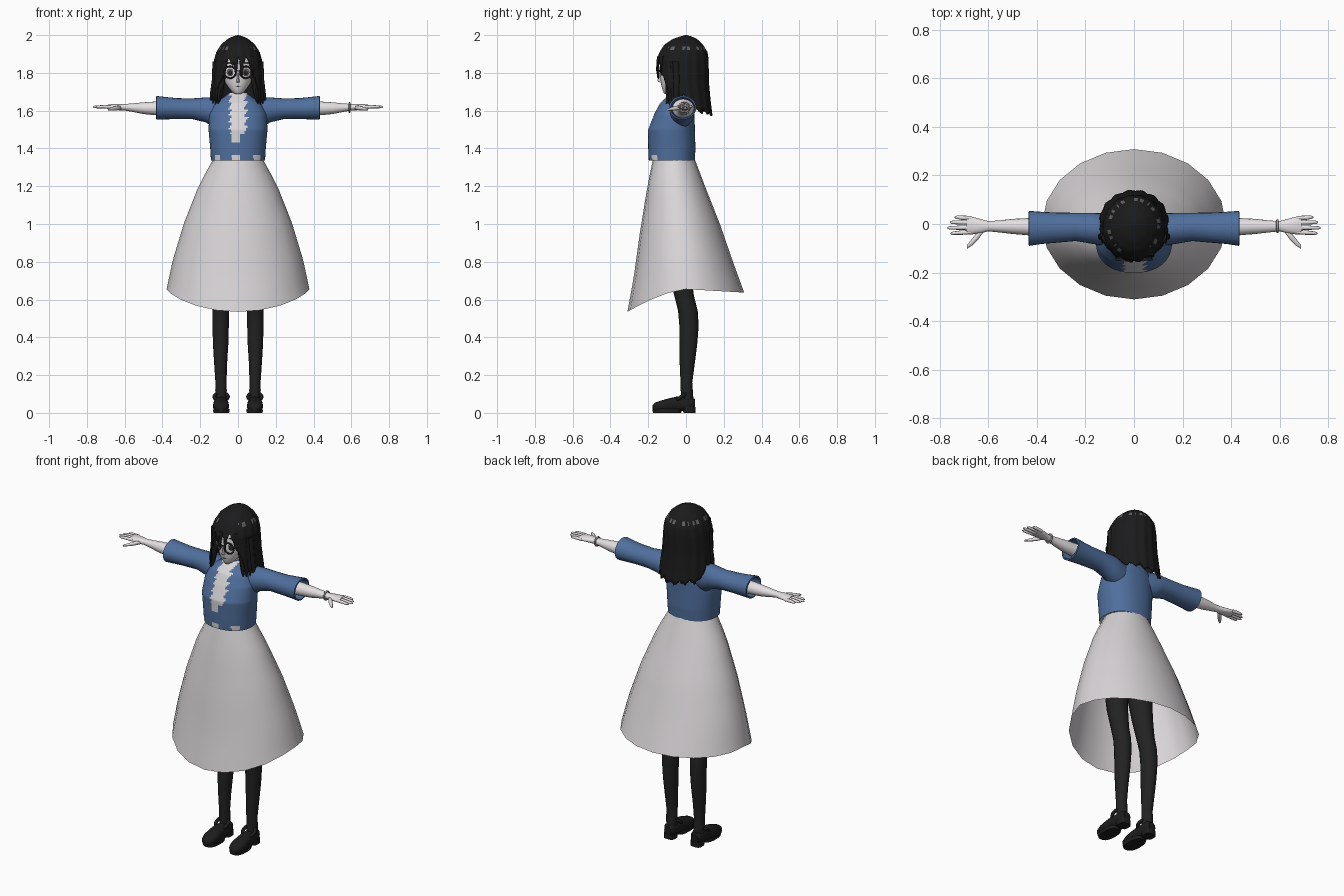
import bpy, bmesh, math, random
from math import sin, cos, pi, radians
from mathutils import Vector

random.seed(4)
if "Cube" in bpy.data.objects:
    bpy.data.objects.remove(bpy.data.objects["Cube"])


def mat(name, r, g, b):
    m = bpy.data.materials.new(name)
    m.use_nodes = True
    m.diffuse_color = (r, g, b, 1)
    m.node_tree.nodes["Principled BSDF"].inputs["Base Color"].default_value = (r, g, b, 1)
    return m


SKIN = mat("pale skin", .78, .74, .75)
CLOTH = mat("off white cloth", .70, .67, .69)
BLUE = mat("denim blue", .08, .16, .34)
HAIR = mat("black hair", .011, .011, .012)
SHINE = mat("hair shine", .12, .12, .12)
STOCK = mat("black stocking", .016, .016, .016)
SHOE = mat("shoe black", .012, .012, .012)
FRAME = mat("glasses frame", .02, .02, .022)
EYE = mat("grey eye", .16, .15, .17)
SILVER = mat("silver", .35, .35, .36)


def finish(name, bm, *mats, angle=50):
    """Turn a bmesh into a smooth shaded object."""
    bmesh.ops.recalc_face_normals(bm, faces=bm.faces)
    me = bpy.data.meshes.new(name)
    bm.to_mesh(me)
    bm.free()
    ob = bpy.data.objects.new(name, me)
    bpy.context.collection.objects.link(ob)
    for m in mats:
        me.materials.append(m)
    bpy.ops.object.select_all(action='DESELECT')
    ob.select_set(True)
    bpy.context.view_layer.objects.active = ob
    bpy.ops.object.shade_smooth_by_angle(angle=radians(angle))
    return ob


def lerp_table(table, t):
    """Linear lookup in rows sorted by rising first value."""
    t = min(max(t, table[0][0]), table[-1][0])
    for a, b in zip(table, table[1:]):
        if t <= b[0]:
            k = (t - a[0]) / (b[0] - a[0])
            return [p + (q - p) * k for p, q in zip(a[1:], b[1:])]


def grid(rows, cap=True):
    """Bridge closed rings of points."""
    bm = bmesh.new()
    vs = [[bm.verts.new(p) for p in row] for row in rows]
    n = len(vs[0])
    for a, b in zip(vs, vs[1:]):
        for i in range(n):
            j = (i + 1) % n
            bm.faces.new((a[i], a[j], b[j], b[i]))
    if cap:
        bm.faces.new(vs[0])
        bm.faces.new(vs[-1])
    return bm


def rings(axis, table, n=16, power=1.0):
    """Ellipse rings (position, centre, centre, radius, radius) along an axis."""
    rows = []
    for p, c1, c2, r1, r2 in table:
        row = []
        for i in range(n):
            a = 2 * pi * i / n
            u, v = [math.copysign(abs(f) ** power, f) for f in (sin(a), -cos(a))]
            q = [c1 + r1 * u, c2 + r2 * v]
            q.insert(axis, p)
            row.append(Vector(q))
        rows.append(row)
    return rows


def loft(name, axis, table, m, n=16, cap=True, power=1.0, side=1):
    rows = rings(axis, table, n, power)
    for row in rows:
        for v in row:
            v.x *= side
    return finish(name, grid(rows, cap), m)


def ball(name, loc, size, m):
    bm = bmesh.new()
    bmesh.ops.create_uvsphere(bm, u_segments=16, v_segments=10, radius=1)
    bmesh.ops.scale(bm, vec=size, verts=bm.verts)
    bmesh.ops.translate(bm, vec=loc, verts=bm.verts)
    return finish(name, bm, m)


def ring_tube(name, loc, rot, major, minor, m):
    bpy.ops.mesh.primitive_torus_add(location=loc, rotation=rot, major_radius=major,
                                     minor_radius=minor, major_segments=28, minor_segments=8)
    ob = bpy.context.object
    ob.name = name
    ob.data.materials.append(m)
    bpy.ops.object.shade_smooth()


# Skirt: flared open cone, lower at the front; columns are height, front, back, half width
skirt_cut = [(0, -.172, .04, .122), (.22, -.208, .10, .207), (.5, -.245, .18, .285),
             (.78, -.277, .25, .345), (1, -.31, .308, .378)]
rows = []
for k in range(13):
    front, back, wide = lerp_table(skirt_cut, k / 12)
    row = []
    for i in range(20):
        a = 2 * pi * i / 20
        hem = .655 - .018 * max(0, -cos(a)) - .12 * max(0, cos(a)) ** 1.5
        mid, dep = (front + back) / 2, (back - front) / 2
        row.append((wide * sin(a), mid - dep * cos(a), 1.36 + (hem - 1.36) * k / 12))
    rows.append(row)
finish("skirt", grid(rows, cap=False), CLOTH)

# Jacket body with the ragged shirt opening and the notched hem
body = [(1.335, -.075, .143, .122), (1.4, -.075, .147, .125), (1.5, -.077, .156, .124),
        (1.58, -.062, .152, .107), (1.64, -.05, .125, .088), (1.672, -.042, .075, .062),
        (1.695, -.042, .045, .042)]
table = []
for k in range(49):
    z = 1.335 + .36 * k / 48
    cy, rx, ry = lerp_table(body, z)
    table.append((z, 0, cy, rx, ry))
bm = grid(rings(2, table, 128, .9))
for f in bm.faces:
    c = f.calc_center_median()
    tooth = (c.z * 28 % 1) * .02
    left, right = -.052 + tooth, .03 + (c.z * 23 % 1) * .025
    if c.z < 1.48:
        left, right = -.036, .008
    opening = c.z > 1.435 and left < c.x < right
    notch = c.z < 1.368 and any(abs(c.x - x) < w for x, w in ((-.108, .013), (-.01, .02), (.1, .018)))
    if c.y < -.05 and (opening or notch):
        f.material_index = 1
finish("jacket_body", bm, BLUE, CLOTH)

for s, tag in ((1, "left"), (-1, "right")):
    # Sleeve, folded back in at the cuff
    loft(tag + "_sleeve", 0, [
        (.07, -.03, 1.585, .06, .07), (.13, -.022, 1.592, .066, .08), (.17, -.018, 1.604, .064, .066),
        (.24, -.012, 1.61, .058, .055), (.32, -.015, 1.611, .062, .055), (.38, -.016, 1.613, .066, .059),
        (.432, -.018, 1.615, .072, .063), (.434, -.018, 1.615, .064, .055), (.36, -.016, 1.612, .058, .05),
    ], BLUE, 24, side=s)
    # Forearm and palm
    loft(tag + "_arm", 0, [
        (.365, -.015, 1.612, .057, .049), (.38, -.012, 1.612, .04, .038), (.44, -.011, 1.612, .035, .036),
        (.5, -.01, 1.613, .031, .031), (.56, -.01, 1.616, .024, .022), (.6, -.009, 1.618, .021, .017),
        (.63, -.009, 1.619, .029, .017), (.67, -.006, 1.62, .037, .014), (.69, -.005, 1.62, .035, .011),
    ], SKIN, side=s)
    # Fingers and thumb
    for name, y, tip in (("index", -.033, .755), ("middle", -.014, .768), ("ring", .006, .758), ("little", .024, .738)):
        loft(f"{tag}_{name}_finger", 0, [(.67, y, 1.62, .009, .009), (.71, y * 1.08, 1.621, .009, .009),
             (tip - .01, y * 1.15, 1.62, .007, .007), (tip, y * 1.15, 1.619, .003, .003)], SKIN, 8, side=s)
    loft(tag + "_thumb", 0, [(.615, -.018, 1.617, .01, .01), (.64, -.045, 1.614, .018, .012),
         (.665, -.073, 1.61, .015, .009), (.688, -.095, 1.607, .008, .005)], SKIN, 10, side=s)

    # Stocking leg
    loft(tag + "_leg", 2, [
        (.05, .088, .008, .028, .033), (.12, .09, .004, .031, .032), (.16, .09, .002, .03, .031),
        (.25, .092, .006, .034, .039), (.36, .092, .012, .041, .047), (.46, .092, .016, .044, .051),
        (.54, .091, .01, .045, .052), (.62, .09, -.01, .047, .052), (.75, .088, -.035, .056, .06),
        (1.0, .078, -.06, .074, .078), (1.15, .07, -.065, .066, .08),
    ], STOCK, 18, side=s)

    # Shoe: upper, sole, heel and strap
    loft(tag + "_shoe", 1, [
        (-.178, .09, .026, .018, .014), (-.165, .09, .031, .033, .023), (-.13, .09, .036, .043, .03),
        (-.09, .09, .041, .041, .036), (-.05, .089, .046, .036, .04), (-.01, .088, .048, .035, .036),
        (.03, .088, .05, .034, .036), (.048, .088, .046, .022, .026),
    ], SHOE, 16, power=.8, side=s)
    sole = [(0, .088, -.1, .041, .074), (.012, .088, -.1, .044, .078), (.02, .088, -.1, .042, .076)]
    loft(tag + "_sole", 2, sole, SHOE, 20, power=.8, side=s)
    loft(tag + "_heel", 2, [(0, .088, .018, .033, .032), (.03, .088, .016, .034, .034)],
         SHOE, 16, power=.6, side=s)
    ring_tube(tag + "_strap", (s * .089, -.025, .085), (radians(35), 0, 0), .036, .01, SHOE)

    # Side locks framing the face
    for i in range(4):
        x, y = .084 + .013 * i, -.105 + .014 * i
        end = 1.622 + .018 * random.random()
        loft(f"{tag}_side_lock_{i}", 2, [
            (end, s * (x + .022), y + .003, .002, .003), (end + .05, s * (x + .014), y + .012, .012, .014),
            (1.76, s * x, y + .015, .016, .018), (1.86, s * x * .95, y + .01, .018, .02)], HAIR, 8)

    # Eyes and glasses
    ball(tag + "_eye", (s * .041, -.128, 1.803), (.019, .004, .018), EYE)
    ball(tag + "_pupil", (s * .041, -.131, 1.803), (.009, .004, .013), FRAME)
    ring_tube(tag + "_glasses_rim", (s * .042, -.146, 1.803), (pi / 2, 0, 0), .031, .0045, FRAME)
    loft(tag + "_glasses_arm", 1, [(-.146, s * .072, 1.81, .003, .004), (-.03, s * .094, 1.81, .003, .004)], FRAME, 8)
    ball(tag + "_brow", (s * .042, -.123, 1.852), (.02, .006, .003), HAIR)
loft("glasses_bridge", 0, [(-.014, -.15, 1.81, .003, .003), (.014, -.15, 1.81, .003, .003)], FRAME, 8)

# Head, nose, mouth and neck
loft("head", 2, [
    (1.687, 0, -.1, .012, .012), (1.695, 0, -.092, .026, .026), (1.715, 0, -.08, .045, .046),
    (1.745, 0, -.06, .066, .073), (1.78, 0, -.045, .08, .092), (1.82, 0, -.035, .087, .101),
    (1.88, 0, -.025, .09, .108), (1.93, 0, -.02, .075, .09), (1.96, 0, -.02, .04, .05)], SKIN, 28)
loft("nose", 2, [(1.75, 0, -.13, .008, .01), (1.757, 0, -.135, .008, .016), (1.80, 0, -.132, .004, .01)], SKIN, 10)
ball("mouth", (0, -.127, 1.727), (.013, .004, .003), EYE)
loft("neck", 2, [(1.63, 0, -.042, .045, .042), (1.67, 0, -.045, .034, .034), (1.74, 0, -.05, .033, .033)], SKIN)

# Necklace beads and the bracelet
for i in range(18):
    a = 2 * pi * i / 18
    ball(f"necklace_bead_{i}", (.052 * sin(a), -.052 - .052 * cos(a), 1.678 - .018 * cos(a)), (.007, .007, .007), SILVER)
ring_tube("bracelet", (.59, -.009, 1.617), (0, pi / 2, 0), .024, .005, SILVER)

# Hair shell: ragged hem by angle from the front, with a broken shine band
cut = [(1.55, .018, .142, .125), (1.65, .0, .142, .13), (1.75, -.018, .135, .139), (1.87, -.018, .126, .137),
       (1.91, -.013, .115, .127), (1.95, -.012, .09, .102), (1.98, -.006, .055, .064), (1.993, 0, .027, .03),
       (2.0, 0, .004, .004)]
hem = [(0, 1.84), (.55, 1.83), (.65, 1.78), (.9, 1.70), (1.05, 1.65), (1.4, 1.66), (1.75, 1.65),
       (1.95, 1.59), (pi, 1.568)]
N, CAP, DROP = 128, 14, 14
ends, bulge = [], []
for i in range(N):
    a = abs((i / N * 2 * pi + pi) % (2 * pi) - pi)
    tooth = abs(i % 8 - 3.5) / 3.5
    ends.append(lerp_table(hem, a)[0] + tooth * (.045 if a < .6 else .022) + random.uniform(-.006, .006))
    bulge.append(1.02 - .03 * tooth)
rows = []
for k in range(CAP + DROP + 1):
    row = []
    for i in range(N):
        if k <= CAP:
            z = 2 - .115 * (k / CAP) ** 1.5
        else:
            z = 1.885 + (ends[i] - 1.885) * (k - CAP) / DROP
        cy, rx, ry = lerp_table(cut, z)
        b = 1 + (bulge[i] - 1) * min(1, k / CAP)
        a = 2 * pi * i / N
        row.append((rx * b * sin(a), cy - ry * b * cos(a), z))
    rows.append(row)
bm = grid(rows, cap=False)
bm.faces.new([v for v in list(bm.verts)[:N]])
for f in bm.faces:
    c = f.calc_center_median()
    a = math.atan2(c.x, -c.y)
    if 1.925 < c.z < 1.945 and abs(a) > .45 and sin(a * 23) + sin(a * 9) > .35:
        f.material_index = 1
hair = finish("hair", bm, HAIR, SHINE, angle=60)
thick = hair.modifiers.new("thickness", 'SOLIDIFY')
thick.thickness = .008

# Loose fringe strands between the eyes
for i, x in enumerate((-.07, -.012, .02, .075)):
    y = -.158 + abs(x) * .35
    loft(f"fringe_strand_{i}", 2, [(1.775 + .02 * (i % 2), x * 1.1, y, .002, .002), (1.82, x, y, .008, .005),
         (1.89, x * .9, y + .01, .014, .008)], HAIR, 8)
